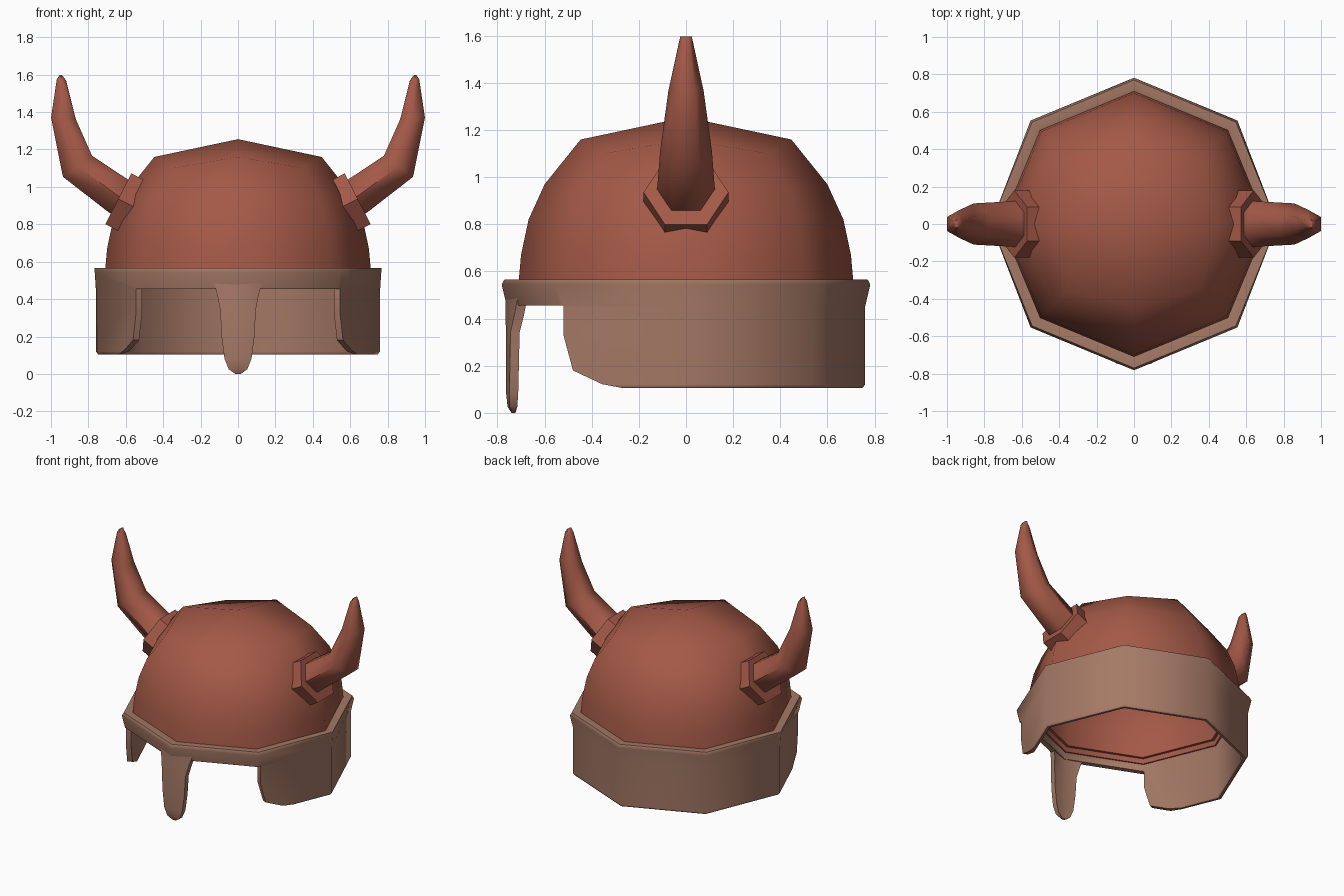
import bpy, bmesh, math
from mathutils import Vector

if "Cube" in bpy.data.objects:
    bpy.data.objects.remove(bpy.data.objects["Cube"])


def material(name, rgb):
    m = bpy.data.materials.new(name)
    m.diffuse_color = (*rgb, 1)
    m.use_nodes = True
    m.node_tree.nodes["Principled BSDF"].inputs["Base Color"].default_value = m.diffuse_color
    return m


RED = material("rust_red", (0.37, 0.10, 0.063))
BROWN = material("tan_brown", (0.375, 0.19, 0.13))
SLOPE = math.tan(math.pi / 8)


def make(name, bm, mat, angle=50):
    bmesh.ops.remove_doubles(bm, verts=bm.verts, dist=1e-5)
    bmesh.ops.recalc_face_normals(bm, faces=bm.faces)
    me = bpy.data.meshes.new(name)
    bm.to_mesh(me)
    bm.free()
    ob = bpy.data.objects.new(name, me)
    bpy.context.collection.objects.link(ob)
    me.materials.append(mat)
    if angle:
        smooth(ob, angle)
    return ob


def smooth(ob, angle):
    bpy.ops.object.select_all(action='DESELECT')
    ob.select_set(True)
    bpy.context.view_layer.objects.active = ob
    bpy.ops.object.shade_smooth_by_angle(angle=math.radians(angle))


def skin(bm, rings, wrap=False, caps=False):
    """Join equal-length closed rings of points with faces."""
    rows = [[bm.verts.new(p) for p in r] for r in rings]
    n = len(rows[0])
    for i in range(len(rows) if wrap else len(rows) - 1):
        a, b = rows[i], rows[(i + 1) % len(rows)]
        for k in range(n):
            j = (k + 1) % n
            bm.faces.new((a[k], a[j], b[j], b[k]))
    if caps:
        bm.faces.new(rows[0])
        bm.faces.new(rows[-1])


def lathe(profile, wrap, side_limit=9):
    """Eight-sided turned shape, a corner facing front.
    Points are (r, z) or (r, z, diagonal r, diagonal z)."""
    bm = bmesh.new()
    rings = []
    for p in profile:
        ring = []
        for k in range(8):
            r, z = p[-2:] if k % 2 else p[:2]
            if k % 4 == 0:
                r = min(r, side_limit)
            ring.append((r * math.cos(k * math.pi / 4), r * math.sin(k * math.pi / 4), z))
        rings.append(ring)
    skin(bm, rings, wrap)
    # collapse poles on the axis
    bmesh.ops.remove_doubles(bm, verts=bm.verts, dist=1e-5)
    bmesh.ops.dissolve_degenerate(bm, edges=bm.edges, dist=1e-5)
    return bm


def hexring(side, x, z, tilt, rn, ry):
    """Hexagon section whose axis leans outward and up by tilt degrees."""
    t = math.radians(tilt)
    n = Vector((-math.sin(t), 0, math.cos(t)))
    pts = [Vector((x, 0, z)) + n * rn * math.sin(k * math.pi / 3)
           + Vector((0, ry * math.cos(k * math.pi / 3), 0)) for k in range(6)]
    return [(side * p.x, p.y, p.z) for p in pts]


# Thin dome shell, outside then inside with a stepped lip
dome = [(0, 1.255), (0.447, 1.16, 0.495, 1.10), (0.60, 0.97, 0.615, 0.945),
        (0.668, 0.82), (0.70, 0.67), (0.715, 0.50),
        (0.70, 0.50), (0.695, 0.535), (0.675, 0.535), (0.668, 0.67), (0.637, 0.81),
        (0.573, 0.95, 0.588, 0.925), (0.43, 1.13, 0.478, 1.07), (0, 1.225)]
make("dome", lathe(dome, False), RED)

# Brow and cheek band with slightly flared rim
band_profile = [(0.748, 0.105), (0.76, 0.12), (0.76, 0.45), (0.782, 0.545),
                (0.770, 0.567), (0.728, 0.567), (0.705, 0.562), (0.705, 0.51),
                (0.722, 0.48), (0.722, 0.12), (0.73, 0.105)]
band = make("band", lathe(band_profile, True, 0.766), BROWN, 0)

# Face opening: side outline swept square to the cheek faces
opening = [(-1.6, -0.1), (-1.6, 0.455), (-0.522, 0.455), (-0.522, 0.33),
           (-0.475, 0.18), (-0.33, 0.122), (-0.2, 0.10), (-0.2, -0.1)]
bm = bmesh.new()
skin(bm, [[(x, y - (abs(x) - 0.55) * SLOPE, z) for y, z in opening]
          for x in (-1.2, 0, 1.2)], caps=True)
cutter = make("opening_cutter", bm, BROWN, 0)
cutter.hide_render = True
mod = band.modifiers.new("opening", 'BOOLEAN')
mod.object = cutter
mod.operation = 'DIFFERENCE'
mod.solver = 'EXACT'
bpy.context.view_layer.objects.active = band
bpy.ops.object.modifier_apply(modifier=mod.name)
bpy.data.objects.remove(cutter)
smooth(band, 50)
wn = band.modifiers.new("even_shading", 'WEIGHTED_NORMAL')
wn.keep_sharp = True

# Nose guard: a strip creased down the middle (half width, height, front depth, crease)
rows = [(0.13, 0.49, 0.766, 0.4), (0.11, 0.42, 0.766, 0.35), (0.095, 0.34, 0.764, 0.2),
        (0.088, 0.2, 0.763, 0.18), (0.072, 0.08, 0.763, 0.18), (0.05, 0.025, 0.757, 0.18),
        (0.015, 0.0, 0.74, 0.1)]
rings = []
for w, z, r, c in rows:
    front = [(x, -r + abs(x) * c, z) for x in (-w, 0, w)]
    back = [(x, -0.725 + abs(x) * c, z) for x in (w, 0, -w)]
    rings.append(front + back)
bm = bmesh.new()
skin(bm, rings, caps=True)
make("nose_guard", bm, BROWN)

# Horns with hexagonal collars, mirrored left and right (x, z, tilt, radii)
horn = [(0.60, 0.93, 27, 0.115, 0.122), (0.645, 0.955, 27, 0.118, 0.122),
        (0.858, 1.11, 54, 0.111, 0.11), (0.933, 1.365, 94, 0.077, 0.075),
        (0.944, 1.572, 98, 0.029, 0.03), (0.947, 1.598, 90, 0.007, 0.024)]
collar = [(0.52, 0.875, 27, 0.176, 0.18), (0.64, 0.936, 27, 0.176, 0.18)]
for side, label in ((-1, "left"), (1, "right")):
    for part, sections, angle in (("horn", horn, 62), ("horn_collar", collar, 30)):
        bm = bmesh.new()
        skin(bm, [hexring(side, *s) for s in sections], caps=True)
        make(f"{part}_{label}", bm, RED, angle)
